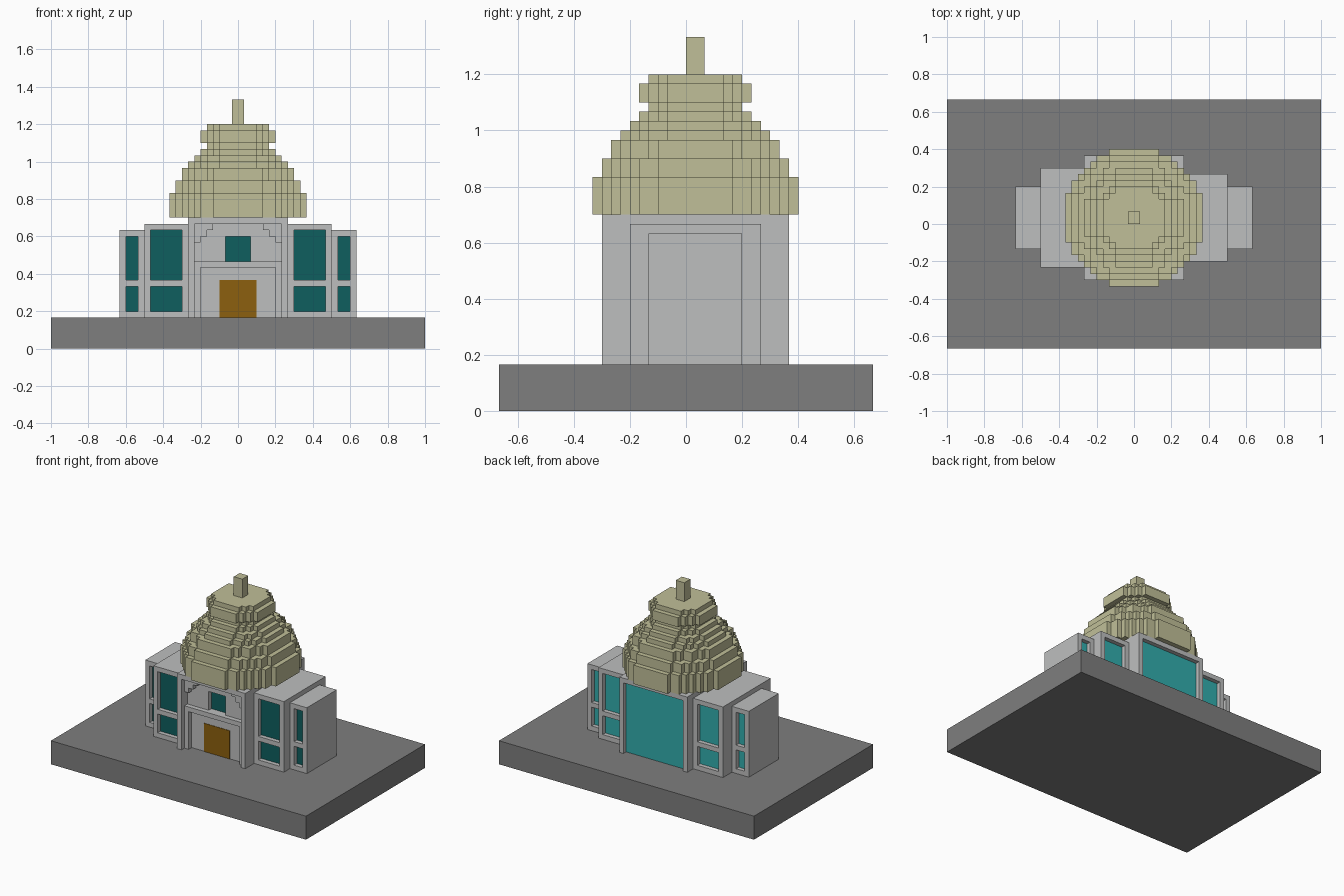
import bpy, bmesh

if "Cube" in bpy.data.objects:
    bpy.data.objects.remove(bpy.data.objects["Cube"], do_unlink=True)

U = 1 / 30  # block size


def material(name, rgb):
    lin = [((c / 255 + 0.055) / 1.055) ** 2.4 if c > 10 else c / 255 / 12.92 for c in rgb]
    m = bpy.data.materials.new(name)
    m.use_nodes = True
    m.diffuse_color = (*lin, 1)
    m.node_tree.nodes["Principled BSDF"].inputs["Base Color"].default_value = (*lin, 1)
    return m


STONE = material("light stone", (190, 191, 191))
PAVING = material("dark paving", (126, 126, 126))
CREAM = material("cream dome", (192, 191, 152))
GLASS_DARK = material("dark teal glass", (14, 95, 95))
GLASS_LIGHT = material("light teal glass", (50, 174, 174))
WOOD = material("brown door", (140, 96, 14))


def prism(bm, outline, z0, z1):
    """Extrude an outline given in blocks from z0 to z1."""
    face = bm.faces.new([bm.verts.new((x * U, y * U, z0 * U)) for x, y in outline])
    ext = bmesh.ops.extrude_face_region(bm, geom=[face])["geom"]
    up = [v for v in ext if isinstance(v, bmesh.types.BMVert)]
    bmesh.ops.translate(bm, verts=up, vec=(0, 0, (z1 - z0) * U))


def finish(name, bm, mat):
    bmesh.ops.recalc_face_normals(bm, faces=bm.faces)
    me = bpy.data.meshes.new(name)
    bm.to_mesh(me)
    bm.free()
    me.materials.append(mat)
    ob = bpy.data.objects.new(name, me)
    bpy.context.collection.objects.link(ob)
    return ob


def boxes(name, mat, *dims):
    """One object from boxes (x0, x1, y0, y1, z0, z1) in blocks."""
    bm = bmesh.new()
    for x0, x1, y0, y1, z0, z1 in dims:
        prism(bm, [(x0, y0), (x1, y0), (x1, y1), (x0, y1)], z0, z1)
    return finish(name, bm, mat)


# Plinth
boxes("plinth", PAVING, (-30, 30, -20, 20, 0, 5))


def wing(name, xa, xb, y0, y1, top, win_top):
    """Wing with a recessed two-pane window column on front and back."""
    x0, x1 = min(xa, xb), max(xa, xb)
    parts = [(x0, x1, y0 + 1, y1 - 1, 5, top)]
    for f0, f1 in ((y0, y0 + 1), (y1 - 1, y1)):
        parts += [(x0, x0 + 1, f0, f1, 5, top), (x1 - 1, x1, f0, f1, 5, top)]
        parts += [(x0 + 1, x1 - 1, f0, f1, a, b)
                  for a, b in ((5, 6), (10, 11), (win_top, top))]
    boxes(name, STONE, *parts)
    for side, mat, a, b in (("front", GLASS_DARK, y0 + 0.9, y0 + 1),
                            ("back", GLASS_LIGHT, y1 - 1, y1 - 0.9)):
        boxes(f"{name}_{side}_glass", mat,
              *[(x0 + 1, x1 - 1, a, b, c, d) for c, d in ((6, 10), (11, win_top))])


# Wings, the right inner one slightly deeper
wing("left_inner_wing", 8, 15, -6, 8, 20, 19)
wing("right_inner_wing", -8, -15, -7, 9, 20, 19)
wing("left_outer_wing", 15, 19, -4, 6, 19, 18)
wing("right_outer_wing", -15, -19, -4, 6, 19, 18)

# Central hall: core and front wall around the upper window
boxes("central_hall", STONE, (-8, 8, -6, 10, 5, 21),
      (-8, 8, -7, -6, 5, 14), (-8, 8, -7, -6, 18, 21),
      (-8, -2, -7, -6, 14, 18), (2, 8, -7, -6, 14, 18))

# Front and back corner pilasters with lintels
boxes("front_frame", STONE, (-8, -7, -9, -7, 5, 21), (7, 8, -9, -7, 5, 21),
      (-7, 7, -9, -7, 20, 21))
boxes("back_frame", STONE, (-8, -7, 10, 11, 5, 21), (7, 8, 10, 11, 5, 21),
      (-7, 7, 10, 11, 20, 21))

# Porch: ledge, side piers and stepped arch corners
porch = [(-7, 7, -8, -7, 13, 14)]
for s in (-1, 1):
    for inner, z0, z1 in ((6, 5, 13), (6, 17, 18), (5, 18, 19), (4, 19, 20)):
        a, b = sorted((s * inner, s * 7))
        porch.append((a, b, -8, -7, z0, z1))
boxes("porch_trim", STONE, *porch)

# Hall openings
boxes("door", WOOD, (-3, 3, -7.1, -7, 5, 11))
boxes("upper_window", GLASS_DARK, (-2, 2, -6.1, -6, 14, 18))
boxes("back_window", GLASS_LIGHT, (-7, 7, 10, 10.1, 5, 20))


def stepped_circle(r, cy):
    """Blocky circle outline of radius r blocks centred on (0, cy)."""
    def half(k):  # half width of the k-th row from the centre
        return sum((i + 0.5) ** 2 + (k + 0.5) ** 2 <= (r + 0.2) ** 2 for i in range(r))
    rows = list(range(-r, r))
    widths = [half(k if k >= 0 else -k - 1) for k in rows]
    side = []
    for k, w in zip(rows, widths):
        if side and side[-1][0] == w:
            side[-1] = (w, k + 1)
        else:
            side += [(w, k), (w, k + 1)]
    pts = side + [(-x, y) for x, y in reversed(side)]
    return [(x, y + cy) for x, y in pts]


# Dome layers: radius, bottom, top
LAYERS = [(11, 21, 25), (10, 25, 27), (9, 27, 29), (8, 29, 30), (7, 30, 31),
          (6, 31, 32), (5, 32, 33), (6, 33, 35), (5, 35, 36)]
dome = bmesh.new()
for r, z0, z1 in LAYERS:
    prism(dome, stepped_circle(r, 1), z0, z1)
finish("dome", dome, CREAM)

# Spire
boxes("spire", CREAM, (-1, 1, 0, 2, 36, 40))
